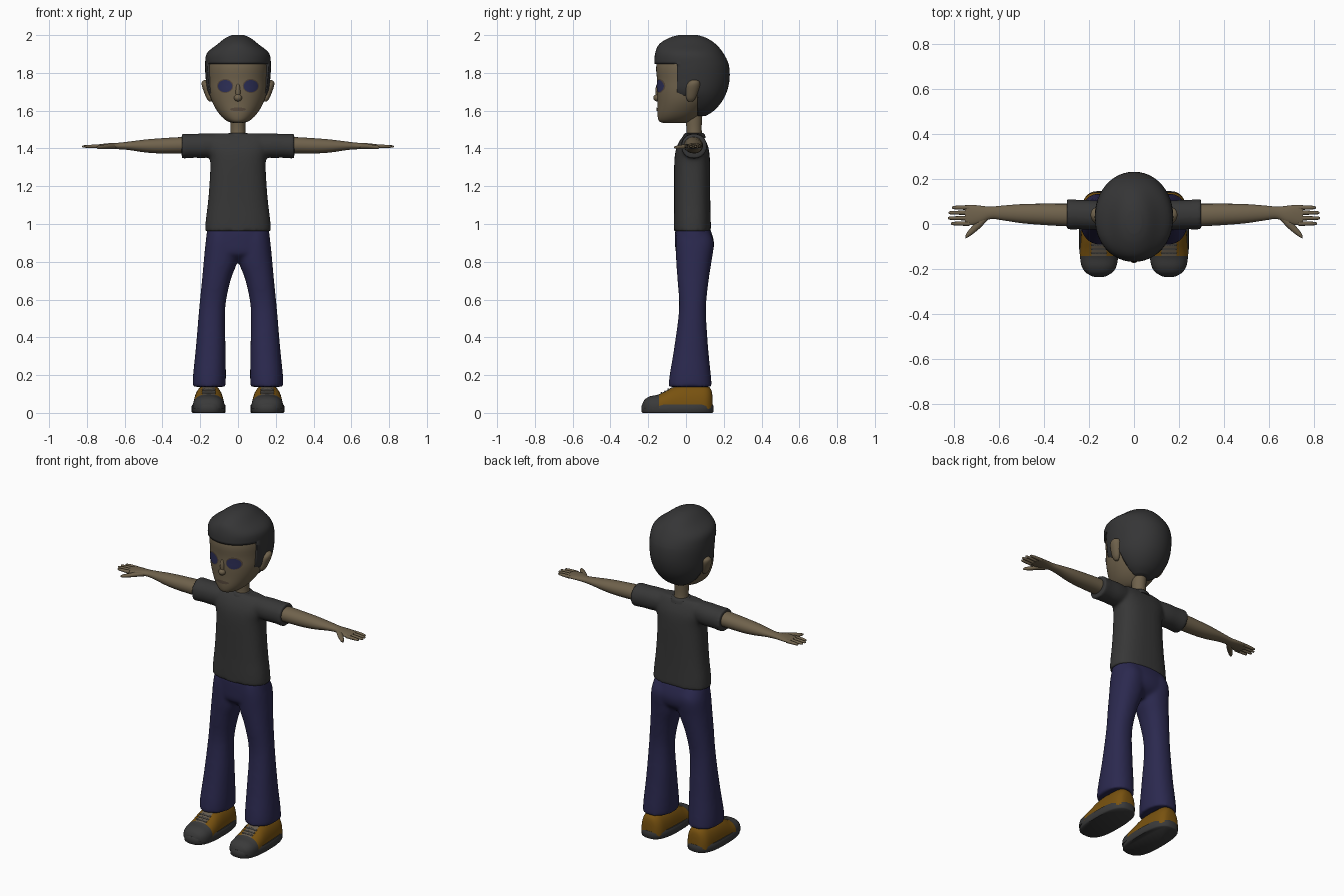
import bpy, bmesh, math
from mathutils import Vector
from mathutils.bvhtree import BVHTree


def material(name, r, g, b):
    m = bpy.data.materials.new(name)
    m.diffuse_color = (r, g, b, 1)
    return m


SKIN = material("skin", 0.16, 0.122, 0.072)
LIP = material("lip and eyelid", 0.095, 0.066, 0.045)
HAIR = material("hair charcoal", 0.036, 0.036, 0.037)
SHIRT = material("shirt charcoal", 0.038, 0.038, 0.038)
DENIM = material("trouser navy", 0.024, 0.022, 0.078)
EYE = material("eye blue", 0.026, 0.028, 0.095)
SHOE = material("shoe ochre", 0.19, 0.085, 0.005)
RUBBER = material("shoe rubber", 0.042, 0.042, 0.042)
TONGUE = material("shoe tongue", 0.13, 0.105, 0.075)
LACE = material("shoe lace", 0.22, 0.21, 0.19)


def spline(rows, sub):
    """Catmull-Rom through the rows of numbers."""
    out = []
    for i in range(len(rows) - 1):
        p = [rows[max(0, min(len(rows) - 1, i + k))] for k in (-1, 0, 1, 2)]
        for s in range(sub):
            t = s / sub
            out.append([0.5 * (2 * b + (c - a) * t + (2 * a - 5 * b + 4 * c - d) * t * t
                               + (3 * b - a - 3 * c + d) * t ** 3) for a, b, c, d in zip(*p)])
    return out + [list(rows[-1])]


def loft(bm, axis, rows, p=2.0, n=32, sub=4, floor=None):
    """Rings along an axis; each row = position, then min/max of the two other axes."""
    rings = []
    for t, a0, a1, b0, b1 in spline(rows, sub):
        ring = []
        for k in range(n):
            w = 2 * math.pi * k / n
            c, s = math.cos(w), math.sin(w)
            a = (a0 + a1) / 2 + (a1 - a0) / 2 * math.copysign(abs(c) ** (2 / p), c)
            b = (b0 + b1) / 2 + (b1 - b0) / 2 * math.copysign(abs(s) ** (2 / p), s)
            if floor is not None:
                b = max(b, floor)
            ring.append(bm.verts.new({"x": (t, a, b), "y": (a, t, b), "z": (a, b, t)}[axis]))
        rings.append(ring)
    for r, q in zip(rings, rings[1:]):
        for k in range(n):
            bm.faces.new((r[k], r[(k + 1) % n], q[(k + 1) % n], q[k]))
    bm.faces.new(rings[0])
    bm.faces.new(rings[-1])


def ball(bm, co, size):
    vs = bmesh.ops.create_uvsphere(bm, u_segments=24, v_segments=14, radius=1)["verts"]
    bmesh.ops.scale(bm, vec=size, verts=vs)
    bmesh.ops.translate(bm, vec=co, verts=vs)


def slice_at(bm, co, no):
    bmesh.ops.bisect_plane(bm, geom=bm.verts[:] + bm.edges[:] + bm.faces[:],
                           plane_co=co, plane_no=no)


def finish(name, bm, mats, mirror=False, fuse=0, angle=50, recalc=True):
    if recalc:
        bmesh.ops.recalc_face_normals(bm, faces=bm.faces[:])
    me = bpy.data.meshes.new(name)
    bm.to_mesh(me)
    bm.free()
    for m in mats:
        me.materials.append(m)
    me.shade_smooth()
    me.set_sharp_from_angle(angle=math.radians(angle))
    ob = bpy.data.objects.new(name, me)
    bpy.context.collection.objects.link(ob)
    if mirror:
        mod = ob.modifiers.new("mirror", "MIRROR")
        mod.use_mirror_merge = False
    if fuse:
        mod = ob.modifiers.new("fuse", "REMESH")
        mod.mode, mod.voxel_size, mod.use_smooth_shade = "VOXEL", fuse, True
        mod = ob.modifiers.new("soften", "SMOOTH")
        mod.factor, mod.iterations = 0.5, 8
    return ob


# Trousers: hips and flared legs fused together
bm = bmesh.new()
loft(bm, "z", [(0.80, -.06, .06, 0, .09), (0.84, -.15, .15, -.05, .135),
               (0.90, -.17, .17, -.058, .149), (0.98, -.163, .163, -.058, .127)], 2.4)
loft(bm, "z", [(.138, .066, .24, -.092, .137), (.20, .064, .238, -.087, .132),
               (.35, .066, .223, -.062, .117), (.55, .068, .206, -.037, .106),
               (.70, .040, .191, -.045, .12), (.80, .004, .182, -.052, .135),
               (.90, .0, .172, -.055, .148), (.96, .0, .16, -.05, .125)], 2.2)
finish("trousers", bm, [DENIM], mirror=True, fuse=0.01)

# Shirt: body and short sleeves fused together
bm = bmesh.new()
loft(bm, "z", [(.962, -.174, .174, -.064, .133), (1.02, -.171, .171, -.064, .131),
               (1.1, -.161, .161, -.063, .129), (1.2, -.152, .152, -.063, .128),
               (1.33, -.147, .147, -.062, .127), (1.40, -.163, .163, -.052, .12),
               (1.45, -.165, .165, -.028, .1), (1.48, -.13, .13, 0, .08)], 2.5)
loft(bm, "x", [(.08, -.02, .09, 1.36, 1.475), (.17, -.026, .105, 1.35, 1.48),
               (.24, -.024, .107, 1.35, 1.477), (.298, -.026, .112, 1.345, 1.478)], 2.1)
finish("shirt", bm, [SHIRT], mirror=True, fuse=0.009)

# Collar ring
bm = bmesh.new()
loft(bm, "z", [(1.455, -.065, .065, -.02, .105), (1.474, -.057, .057, -.012, .099),
               (1.483, -.046, .046, -.003, .09)])
finish("collar", bm, [SHIRT])

# Neck
bm = bmesh.new()
loft(bm, "z", [(1.44, -.046, .046, -.003, .092), (1.50, -.039, .039, .003, .083),
               (1.60, -.042, .042, -.01, .088)])
finish("neck", bm, [SKIN])

# Arms with palm, four fingers and thumb
bm = bmesh.new()
loft(bm, "x", [(.2, -.01, .09, 1.372, 1.46), (.3, -.01, .09, 1.374, 1.46),
               (.42, -.003, .09, 1.374, 1.453), (.5, .004, .088, 1.38, 1.446),
               (.58, .016, .082, 1.392, 1.436), (.635, .022, .077, 1.396, 1.43),
               (.68, .003, .081, 1.398, 1.428), (.72, -.005, .085, 1.4, 1.424),
               (.75, -.003, .082, 1.402, 1.42)], 2.1, n=24)
for cy, tip in ((.073, .808), (.05, .823), (.026, .825), (.002, .812)):
    loft(bm, "x", [(.73, cy - .011, cy + .011, 1.401, 1.421),
                   (.775, cy - .009, cy + .009, 1.402, 1.42),
                   (tip - .008, cy - .007, cy + .007, 1.404, 1.417),
                   (tip, cy - .002, cy + .002, 1.408, 1.413)], n=10)
loft(bm, "x", [(.645, .022, .05, 1.398, 1.424), (.685, -.02, .03, 1.397, 1.423),
               (.72, -.048, -.012, 1.396, 1.418), (.742, -.062, -.04, 1.398, 1.414),
               (.748, -.063, -.056, 1.403, 1.409)], n=12)
finish("arm", bm, [SKIN], mirror=True)

# Head with nose
bm = bmesh.new()
loft(bm, "z", [(1.535, -.025, .025, -.12, .0), (1.545, -.058, .058, -.143, .03),
               (1.58, -.097, .097, -.151, .075), (1.64, -.134, .134, -.151, .125),
               (1.70, -.152, .152, -.153, .16), (1.76, -.158, .158, -.153, .19),
               (1.84, -.160, .160, -.157, .20), (1.91, -.135, .135, -.125, .17),
               (1.95, -.06, .06, -.05, .09)], 2.1, n=48)
tree = BVHTree.FromBMesh(bm)
ball(bm, (0, -.152, 1.668), (.021, .021, .019))
ball(bm, (0, -.148, 1.70), (.013, .014, .045))
finish("head", bm, [SKIN])


def decal(name, cx, cz, rx, rz, lift, mat, mirror):
    """Thin oval laid on the face surface."""
    bm = bmesh.new()

    def put(x, z):
        hit = tree.ray_cast(Vector((x, -1, z)), Vector((0, 1, 0)))[0]
        return bm.verts.new((x, hit.y - lift, z))
    mid, prev, n = put(cx, cz), None, 28
    for j in (.25, .5, .75, .93, 1):
        ring = [put(cx + rx * j * math.cos(2 * math.pi * k / n),
                    cz + rz * j * math.sin(2 * math.pi * k / n)) for k in range(n)]
        for k in range(n):
            q = (k + 1) % n
            bm.faces.new((mid, ring[k], ring[q]) if prev is None
                         else (prev[k], ring[k], ring[q], prev[q]))
        prev = ring
    finish(name, bm, [mat], mirror, recalc=False)


# Eyes and mouth
decal("eyelid", .068, 1.731, .043, .037, .002, LIP, True)
decal("eye", .068, 1.730, .038, .032, .005, EYE, True)
decal("mouth", 0, 1.607, .042, .010, .004, LIP, False)

# Ears
bm = bmesh.new()
loft(bm, "z", [(1.648, .135, .152, .012, .035), (1.665, .135, .166, .002, .05),
               (1.70, .135, .181, .0, .064), (1.735, .135, .192, .003, .074),
               (1.755, .14, .19, .018, .07), (1.763, .15, .175, .03, .055)], n=20)
finish("ear", bm, [SKIN], mirror=True)

# Hair: full cap with the face, ear and neck openings cut out
bm = bmesh.new()
loft(bm, "z", [(1.572, -.05, .05, .03, .105), (1.6, -.092, .092, -.02, .148),
               (1.645, -.132, .132, -.08, .188), (1.70, -.162, .162, -.15, .216),
               (1.77, -.171, .171, -.163, .231), (1.845, -.174, .174, -.168, .226),
               (1.905, -.164, .164, -.163, .197), (1.952, -.108, .108, -.142, .158),
               (1.985, -.066, .066, -.09, .108), (2.0, -.032, .032, -.04, .06)], 2.05, n=48)
slice_at(bm, (0, 0, 1.848), (0, 0, 1))
slice_at(bm, (0, 0, 1.68), (0, 0, 1))
slice_at(bm, (0, -.048, 0), (0, 1, 0))
slice_at(bm, (0, .062, 0), (0, 1, 0))
bmesh.ops.recalc_face_normals(bm, faces=bm.faces[:])
gone = []
for f in bm.faces:
    c = f.calc_center_median()
    if (c.z < 1.848 and c.y < -.048) or (c.z < 1.68 and c.y < .062):
        gone.append(f)
bmesh.ops.delete(bm, geom=gone, context="FACES")
hair = finish("hair", bm, [HAIR], recalc=False)
mod = hair.modifiers.new("thickness", "SOLIDIFY")
mod.thickness, mod.offset = 0.018, -1

# Shoe uppers: rubber toe cap, tongue and ochre sides
bm = bmesh.new()
X = .155
upper = [(-.23, .03, .05), (-.217, .057, .072), (-.19, .076, .088), (-.15, .084, .096),
         (-.11, .083, .115), (-.07, .081, .137), (-.02, .079, .15), (.05, .076, .15),
         (.105, .068, .146), (.132, .048, .125), (.14, .025, .09)]
loft(bm, "y", [(y, X - w, X + w, .06 - h, h) for y, w, h in upper], 2.4, n=40, floor=.02)
slice_at(bm, (0, -.142, 0), (0, 1, 0))
for x in (X - .033, X + .033):
    slice_at(bm, (x, 0, 0), (1, 0, 0))
for f in bm.faces:
    c = f.calc_center_median()
    if c.y < -.142:
        f.material_index = 1
    elif abs(c.x - X) < .033 and c.y < -.03 and c.z > .07:
        f.material_index = 2
finish("shoe_upper", bm, [SHOE, RUBBER, TONGUE], mirror=True)

# Shoe soles
bm = bmesh.new()
loft(bm, "z", [(0, X - .085, X + .085, -.23, .14), (.006, X - .09, X + .09, -.236, .146),
               (.036, X - .09, X + .09, -.236, .146), (.045, X - .085, X + .085, -.231, .142)],
     2.7, n=48, sub=1)
finish("shoe_sole", bm, [RUBBER], mirror=True)

# Laces across the tongue
bm = bmesh.new()
for y, z in ((-.13, .108), (-.112, .116), (-.094, .126)):
    loft(bm, "x", [(X - .036, y - .004, y + .004, z - .007, z + .001),
                   (X, y - .004, y + .004, z - .005, z + .003),
                   (X + .036, y - .004, y + .004, z - .007, z + .001)], n=8)
finish("shoe_laces", bm, [LACE], mirror=True)
